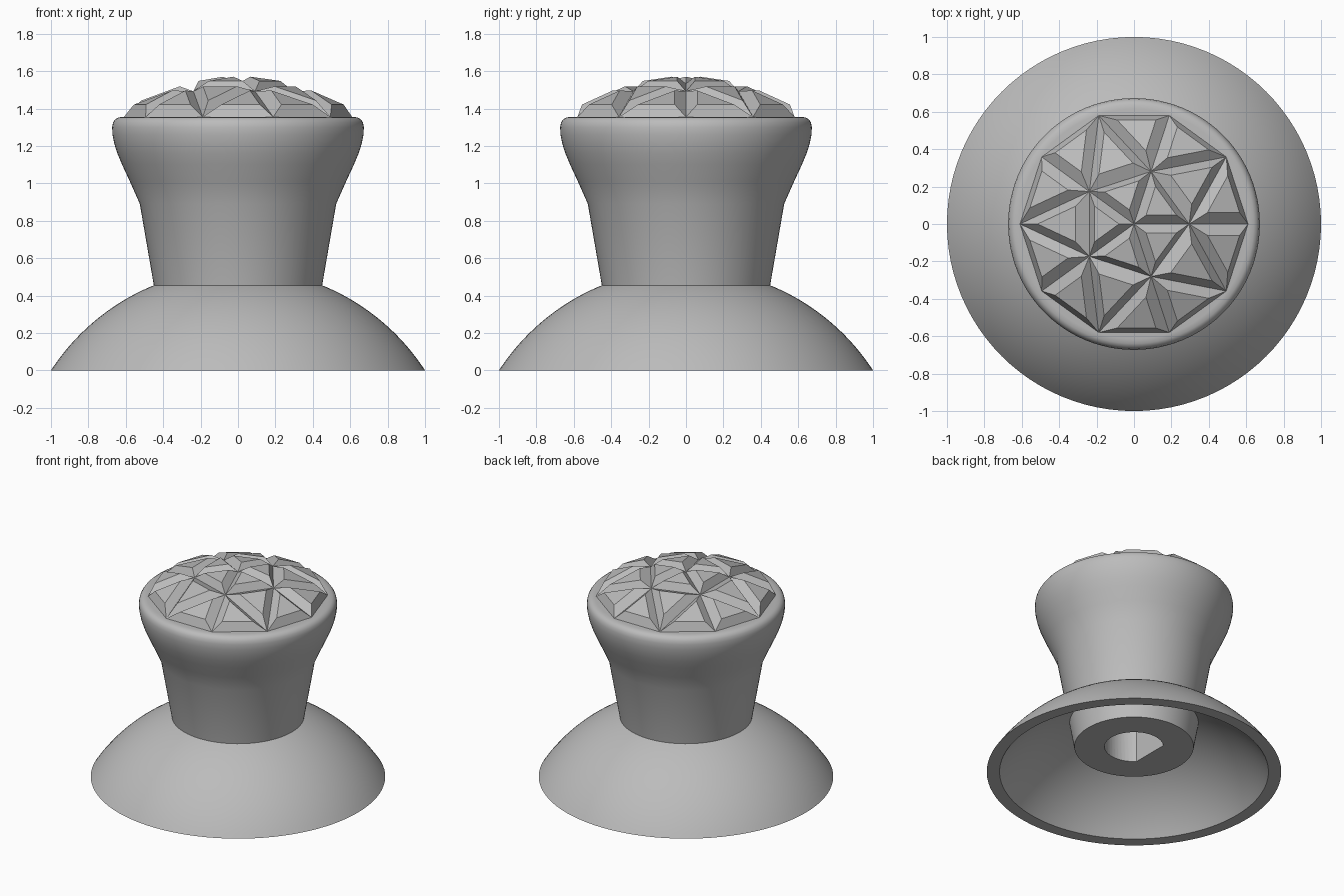
import bpy, bmesh, math
from mathutils import Vector

default = bpy.data.objects.get("Cube")
if default:
    bpy.data.objects.remove(default, do_unlink=True)

GREY = (0.5, 0.5, 0.5, 1)
mat = bpy.data.materials.new("plain grey")
mat.use_nodes = True
mat.diffuse_color = GREY
mat.node_tree.nodes["Principled BSDF"].inputs["Base Color"].default_value = GREY


def polar(r, angle, z):
    return Vector((r * math.cos(angle), r * math.sin(angle), z))


def make_object(name, bm):
    mesh = bpy.data.meshes.new(name)
    bm.to_mesh(mesh)
    bm.free()
    mesh.materials.append(mat)
    obj = bpy.data.objects.new(name, mesh)
    bpy.context.collection.objects.link(obj)
    return obj


def smooth(obj):
    bpy.ops.object.select_all(action='DESELECT')
    obj.select_set(True)
    bpy.context.view_layer.objects.active = obj
    bpy.ops.object.shade_smooth_by_angle(angle=math.radians(30))


def lathe(name, profile, closed, steps=96):
    """Turn an (r, z) profile around the z axis."""
    bm = bmesh.new()
    verts = [bm.verts.new((r, 0, z)) for r, z in profile]
    edges = [bm.edges.new(pair) for pair in zip(verts, verts[1:])]
    if closed:
        edges.append(bm.edges.new((verts[-1], verts[0])))
    bmesh.ops.spin(bm, geom=verts + edges, axis=(0, 0, 1), cent=(0, 0, 0),
                   angle=math.tau, steps=steps, use_duplicate=False)
    bmesh.ops.remove_doubles(bm, verts=bm.verts[:], dist=0.0005)
    bmesh.ops.recalc_face_normals(bm, faces=bm.faces[:])
    return make_object(name, bm)


# Domed skirt: a shell between two concentric arcs
CENTRE_Z = -0.649


def arc(radius, r_start, r_end, count=20):
    a = math.acos(r_start / radius)
    b = math.acos(r_end / radius)
    angles = [a + (b - a) * i / count for i in range(count + 1)]
    return [(radius * math.cos(t), CENTRE_Z + radius * math.sin(t)) for t in angles]


outer = arc(1.192, 1.0, 0.40)
inner = arc(1.12, 0.913, 0.40)
outer[0], inner[0] = (1.0, 0.0), (0.913, 0.0)
smooth(lathe("skirt", outer + inner[::-1], True))

# Grip: tapered stem that flares to a rounded rim, reaching down inside the skirt
grip = lathe("grip", [
    (0, 0.196), (0.405, 0.196), (0.45, 0.455), (0.525, 0.89), (0.578, 1.01),
    (0.62, 1.1), (0.645, 1.16), (0.661, 1.21), (0.671, 1.26), (0.673, 1.3),
    (0.668, 1.325), (0.657, 1.342), (0.64, 1.352), (0.615, 1.355), (0, 1.355)], False)

# Shaft hole: round with one flat side, cut upward into the grip
FLAT = math.radians(45)
bm = bmesh.new()
ring = [bm.verts.new(polar(0.2, -math.pi + FLAT + (math.tau - 2 * FLAT) * i / 36, 0.1))
        for i in range(37)]
base = bm.faces.new(ring)
top = bmesh.ops.extrude_face_region(bm, geom=[base])["geom"]
bmesh.ops.translate(bm, vec=(0, 0, 0.7),
                    verts=[g for g in top if isinstance(g, bmesh.types.BMVert)])
bmesh.ops.recalc_face_normals(bm, faces=bm.faces[:])
cutter = make_object("shaft_hole_cutter", bm)
cutter.hide_render = True

cut = grip.modifiers.new("shaft hole", 'BOOLEAN')
cut.operation, cut.solver, cut.object = 'DIFFERENCE', 'EXACT', cutter
bpy.context.view_layer.objects.active = grip
bpy.ops.object.modifier_apply(modifier=cut.name)
bpy.data.objects.remove(cutter, do_unlink=True)
smooth(grip)

# Faceted crown: domed triangles, each inset and raised to a small plateau
bm = bmesh.new()
peak = bm.verts.new((0, 0, 1.533))
mid = [bm.verts.new(polar(0.295, math.tau * i / 5, 1.492)) for i in range(5)]
rim = [bm.verts.new(polar(0.61, math.tau * i / 10, 1.355)) for i in range(10)]
for i in range(5):
    p, q = mid[i], mid[(i + 1) % 5]
    a, b, c = rim[2 * i], rim[2 * i + 1], rim[(2 * i + 2) % 10]
    for tri in ((peak, p, q), (p, a, b), (p, b, q), (q, b, c)):
        bm.faces.new(tri)
bm.normal_update()
for face in bm.faces[:]:
    corners = face.verts[:]
    middle, lift = face.calc_center_median(), face.normal * 0.05
    raised = [bm.verts.new(middle + (v.co - middle) * 0.55 + lift) for v in corners]
    bm.faces.remove(face)
    bm.faces.new(raised)
    for k in range(3):
        n = (k + 1) % 3
        bm.faces.new((corners[k], corners[n], raised[n], raised[k]))
make_object("faceted_crown", bm)
